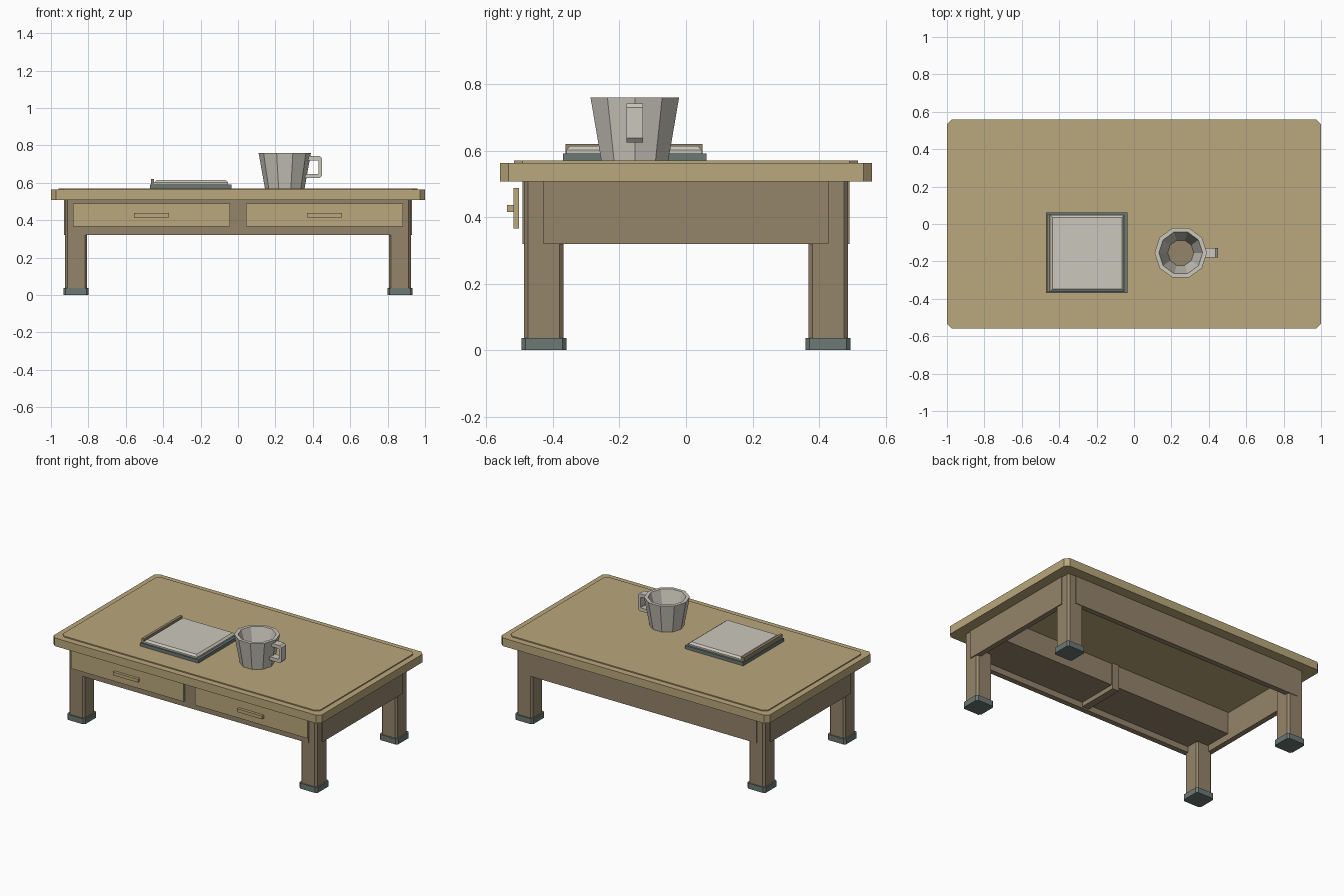
import bpy, bmesh, math

if "Cube" in bpy.data.objects:
    bpy.data.objects.remove(bpy.data.objects["Cube"])


def material(name, rgb):
    m = bpy.data.materials.new(name)
    lin = [((c / 255 + 0.055) / 1.055) ** 2.4 for c in rgb]
    m.diffuse_color = (*lin, 1)
    m.use_nodes = True
    m.node_tree.nodes["Principled BSDF"].inputs["Base Color"].default_value = m.diffuse_color
    return m


OAK = material("light_oak", (186, 168, 124))
BROWN = material("brown_wood", (149, 133, 107))
SLATE = material("slate_grey", (108, 121, 116))
IVORY = material("ivory", (203, 200, 188))


def finish(name, bm, *mats):
    bmesh.ops.recalc_face_normals(bm, faces=bm.faces)
    me = bpy.data.meshes.new(name)
    bm.to_mesh(me)
    bm.free()
    for m in mats:
        me.materials.append(m)
    ob = bpy.data.objects.new(name, me)
    bpy.context.collection.objects.link(ob)
    return ob


def box(name, xs, ys, zs, mat, chamfer=0, edges="vertical"):
    """Box from ranges, optionally chamfered on its vertical or top edges."""
    bm = bmesh.new()
    bmesh.ops.create_cube(bm, size=1)
    for v in bm.verts:
        for i, r in enumerate((xs, ys, zs)):
            v.co[i] = max(r) if v.co[i] > 0 else min(r)
    if chamfer:
        if edges == "vertical":
            sel = [e for e in bm.edges
                   if abs(e.verts[0].co.z - e.verts[1].co.z) > 1e-5]
        else:
            sel = [e for e in bm.edges
                   if min(v.co.z for v in e.verts) > max(zs) - 1e-5]
        bmesh.ops.bevel(bm, geom=sel, offset=chamfer, segments=1, affect="EDGES")
    return finish(name, bm, mat)


# Table top with a thin raised panel
box("table_top", (-1, 1), (-0.56, 0.56), (0.508, 0.563), OAK, 0.026)
box("top_panel", (-0.96, 0.96), (-0.518, 0.518), (0.563, 0.57), OAK, 0.026)

# Legs and feet
for sx, side in ((-1, "left"), (1, "right")):
    for sy, end in ((-1, "front"), (1, "back")):
        box(f"{end}_{side}_leg", (sx * 0.806, sx * 0.924),
            (sy * 0.368, sy * 0.487), (0.03, 0.51), BROWN, 0.012)
        box(f"{end}_{side}_foot", (sx * 0.798, sx * 0.934),
            (sy * 0.36, sy * 0.495), (0, 0.037), SLATE, 0.012)

    # Side aprons
    box(f"{side}_apron", (sx * 0.895, sx * 0.93), (-0.428, 0.428),
        (0.32, 0.51), BROWN)

    # Drawers: box behind the apron, front panel and pull
    box(f"{side}_drawer_box", (sx * 0.025, sx * 0.89), (-0.47, -0.18),
        (0.36, 0.509), BROWN)
    box(f"{side}_drawer_front", (sx * 0.043, sx * 0.882), (-0.519, -0.502),
        (0.366, 0.488), OAK)
    box(f"{side}_drawer_pull", (sx * 0.37, sx * 0.556), (-0.538, -0.519),
        (0.415, 0.437), OAK)

# Front and back aprons and the divider between the drawers
for sy, end in ((-1, "front"), (1, "back")):
    box(f"{end}_apron", (-0.87, 0.87), (sy * 0.455, sy * 0.491),
        (0.32, 0.51), BROWN)
box("drawer_divider", (-0.025, 0.025), (-0.46, -0.17), (0.33, 0.51), BROWN)

# Book
box("book_cover", (-0.47, -0.036), (-0.37, 0.062), (0.57, 0.592), SLATE)
box("book_pages", (-0.448, -0.053), (-0.36, 0.048), (0.592, 0.614),
    IVORY, 0.012, "top")
box("book_spine", (-0.466, -0.448), (-0.362, 0.05), (0.592, 0.62), BROWN)

# Mug body: lofted ten-sided rings, outside then inside
CX, CY, SIDES = 0.25, -0.154, 10
bm = bmesh.new()
rings = []
for r, z in ((0.106, 0.57), (0.14, 0.76), (0.117, 0.76), (0.07, 0.6)):
    rings.append([bm.verts.new((CX + r * math.cos(2 * math.pi * i / SIDES),
                                CY + r * math.sin(2 * math.pi * i / SIDES), z))
                  for i in range(SIDES)])
for a, b in zip(rings, rings[1:]):
    for i in range(SIDES):
        j = (i + 1) % SIDES
        bm.faces.new((a[i], a[j], b[j], b[i]))
bm.faces.new(rings[0])
bm.faces.new(rings[-1]).material_index = 1
finish("mug", bm, IVORY, BROWN)

# Mug handle: rectangular bracket profile extruded across y
outline = [(0.372, 0.742), (0.437, 0.742), (0.449, 0.73), (0.449, 0.638),
           (0.437, 0.625), (0.352, 0.625)]
inner = [(0.356, 0.648), (0.427, 0.648), (0.43, 0.652), (0.43, 0.715),
         (0.427, 0.719), (0.368, 0.719)]
bm = bmesh.new()
face = bm.faces.new([bm.verts.new((x, CY - 0.025, z)) for x, z in outline + inner])
ext = bmesh.ops.extrude_face_region(bm, geom=[face])
bmesh.ops.translate(bm, vec=(0, 0.05, 0),
                    verts=[g for g in ext["geom"] if isinstance(g, bmesh.types.BMVert)])
if not face.is_valid or all(len(e.link_faces) == 2 for e in bm.edges) is False:
    bmesh.ops.holes_fill(bm, edges=bm.edges, sides=0)
finish("mug_handle", bm, IVORY)
